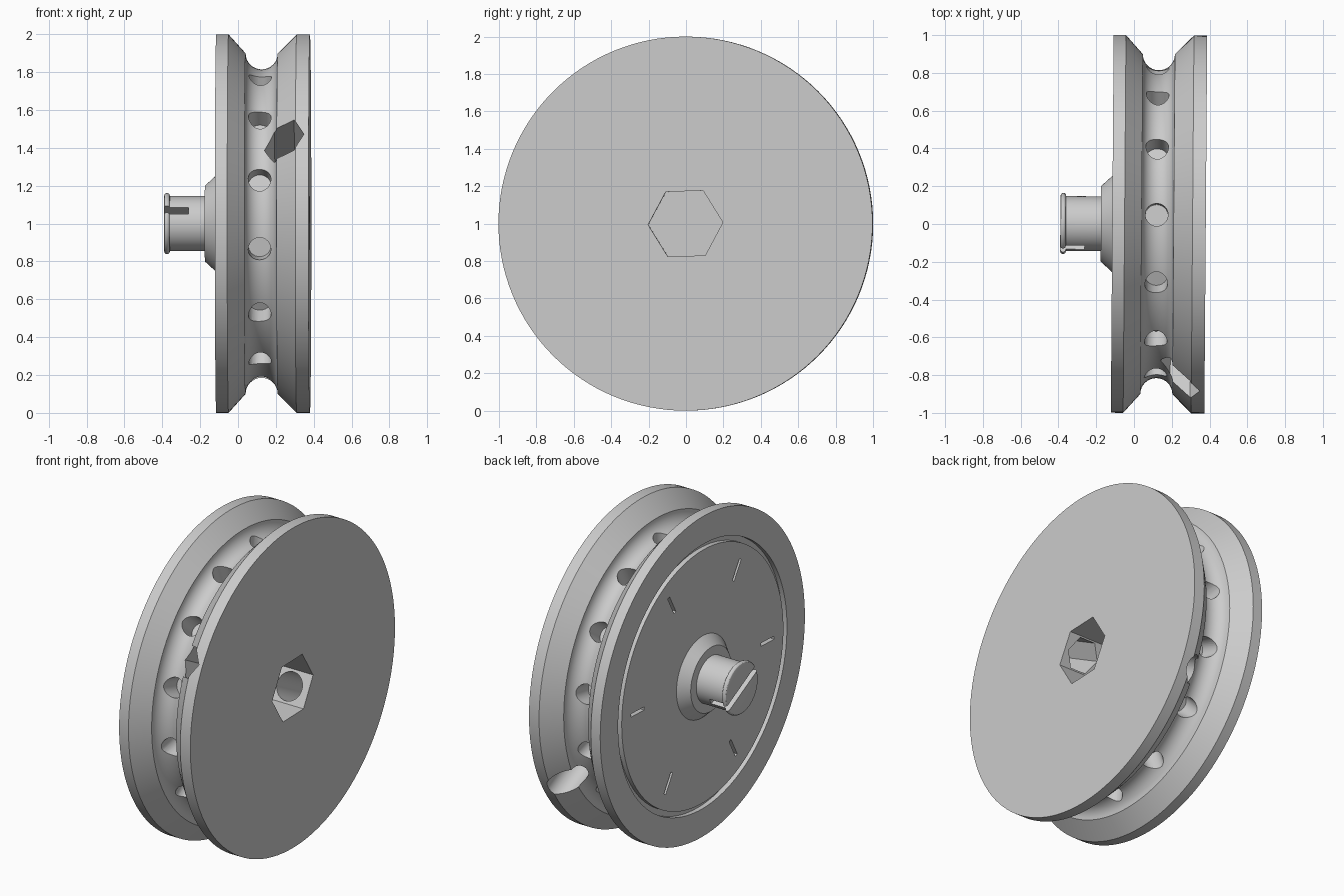
import bpy, bmesh
from math import radians, cos, sin, pi
from mathutils import Matrix

cube = bpy.data.objects.get("Cube")
if cube:
    bpy.data.objects.remove(cube, do_unlink=True)

grey = bpy.data.materials.new("plain grey")
grey.use_nodes = True
colour = (0.6, 0.6, 0.6, 1)
grey.diffuse_color = colour
grey.node_tree.nodes["Principled BSDF"].inputs["Base Color"].default_value = colour

TURN = 1.8            # slight roll of the wheel about its axle, degrees
CHANNEL = 150 + TURN  # direction of the cross channel
MID = 0.125           # centre of the belt groove


def new_object(name, bm):
    bmesh.ops.recalc_face_normals(bm, faces=bm.faces)
    mesh = bpy.data.meshes.new(name)
    bm.to_mesh(mesh)
    bm.free()
    obj = bpy.data.objects.new(name, mesh)
    bpy.context.scene.collection.objects.link(obj)
    return obj


def rot(angle, axis):
    return Matrix.Rotation(radians(angle), 4, axis)


def radial(angle, x, r):
    """Frame whose z axis points outward from the axle at the given angle."""
    return rot(angle, 'X') @ Matrix.Translation((x, r, 0)) @ rot(-90, 'X')


def prism(bm, sides, radius, depth, matrix):
    bmesh.ops.create_cone(bm, cap_ends=True, segments=sides, radius1=radius,
                          radius2=radius, depth=depth, matrix=matrix)


def box(bm, size, matrix):
    bmesh.ops.create_cube(bm, size=1, matrix=matrix @ Matrix.Diagonal((*size, 1)))


# Wheel profile: (x, radius), from the shaft tip to the flat face
lip = [(-0.375 - 0.015 * cos(t * pi / 6), 0.147 + 0.015 * sin(t * pi / 6)) for t in range(7)]
groove = [(MID - 0.085 * cos(t * pi / 16), 0.9 - 0.085 * sin(t * pi / 16)) for t in range(17)]
profile = [(-0.39, 0)] + lip + [
    (-0.36, 0.145), (-0.175, 0.145), (-0.175, 0.2), (-0.115, 0.255),
    (-0.115, 0.79), (-0.085, 0.79), (-0.085, 0.825), (-0.115, 0.825),
    (-0.115, 1), (-0.05, 1)] + groove + [(0.31, 1), (0.38, 1), (0.38, 0)]
bm = bmesh.new()
verts = [bm.verts.new((x, r, 0)) for x, r in profile]
edges = [bm.edges.new(pair) for pair in zip(verts, verts[1:])]
bmesh.ops.spin(bm, geom=verts + edges, cent=(0, 0, 0), axis=(1, 0, 0),
               angle=2 * pi, steps=128, use_merge=True)
bmesh.ops.remove_doubles(bm, verts=bm.verts, dist=1e-4)
wheel = new_object("grooved_wheel", bm)
cutters = []

# Blind holes around the groove, slots in the back disc and shaft tip
bm = bmesh.new()
for i in range(14):
    prism(bm, 32, 0.06, 0.2, radial(86.5 + i * 360 / 14, 0.12, 0.81))
for i in range(6):
    box(bm, (0.1, 0.02, 0.13), radial(TURN + 60 * i, -0.115, 0.635))
box(bm, (0.26, 0.04, 0.5), radial(CHANNEL, -0.39, 0))
cutters.append(new_object("hole_cutter", bm))

# Hexagonal pocket in the flat face
bm = bmesh.new()
prism(bm, 6, 0.2, 0.5, rot(TURN, 'X') @ Matrix.Translation((0.37, 0, 0)) @ rot(90, 'Y'))
cutters.append(new_object("pocket_cutter", bm))

# Cross channel: hexagonal on one side, round on the other
bm = bmesh.new()
prism(bm, 6, 0.105, 1.1, radial(CHANNEL, 0.25, 0.65) @ rot(90, 'Z'))
prism(bm, 48, 0.085, 1.1, radial(CHANNEL + 180, 0.25, 0.65))
cutters.append(new_object("channel_cutter", bm))

for cutter in cutters:
    cutter.hide_render = True
    mod = wheel.modifiers.new(cutter.name, 'BOOLEAN')
    mod.operation = 'DIFFERENCE'
    mod.solver = 'EXACT'
    mod.object = cutter

# Bake the cuts and discard the cutters
bpy.context.view_layer.update()
cut = bpy.data.meshes.new_from_object(wheel.evaluated_get(bpy.context.evaluated_depsgraph_get()))
wheel.modifiers.clear()
wheel.data = cut
for cutter in cutters:
    bpy.data.objects.remove(cutter, do_unlink=True)
cut.materials.clear()
cut.materials.append(grey)

# Stand the wheel on the ground with its slight yaw
cut.transform(Matrix.Translation((0, 0, 1)) @ rot(-0.43, 'Z'))
bpy.context.view_layer.objects.active = wheel
wheel.select_set(True)
bpy.ops.object.shade_smooth_by_angle(angle=radians(30))
